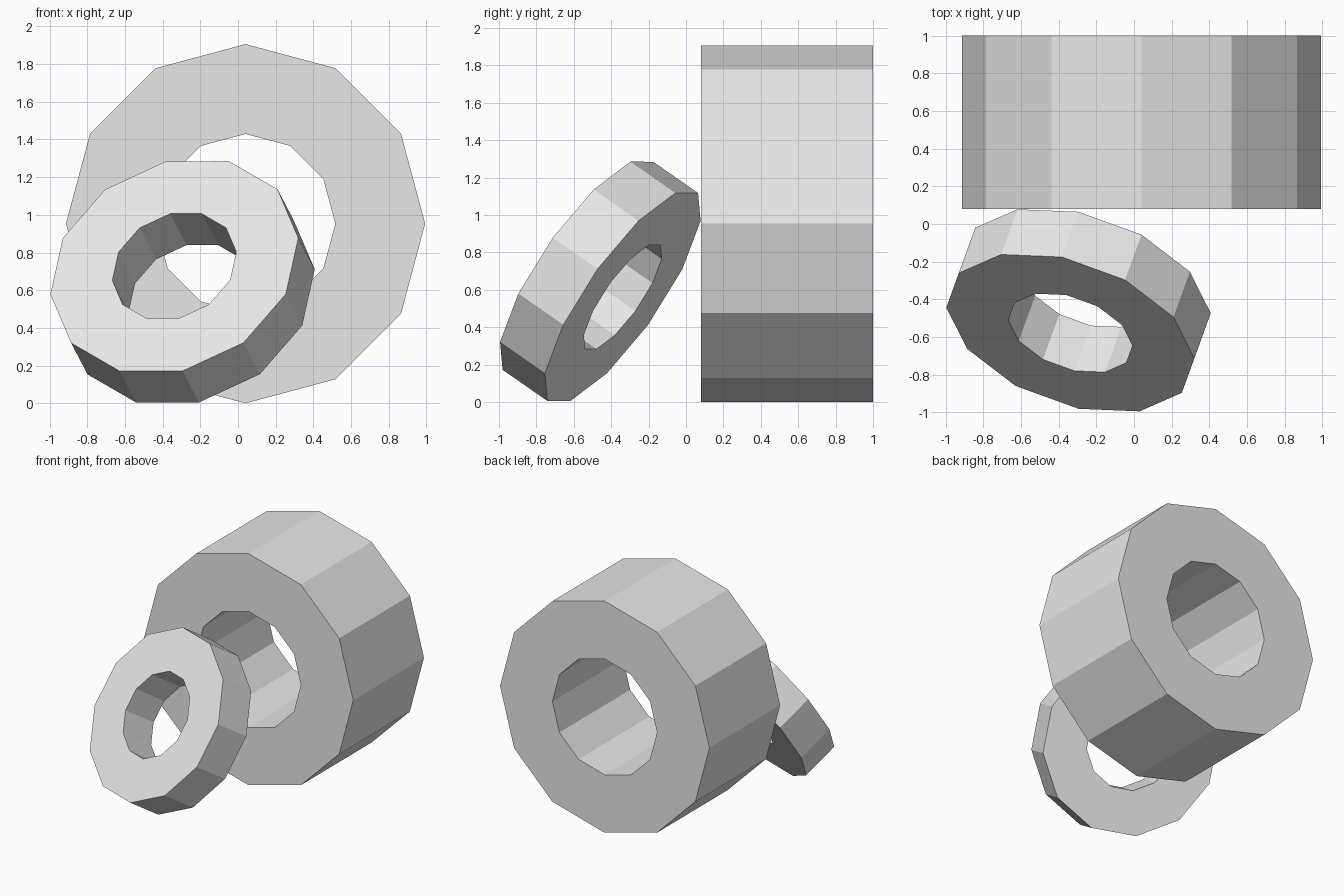
import bpy, bmesh, math
from mathutils import Matrix, Vector

cube = bpy.data.objects.get("Cube")
if cube:
    bpy.data.objects.remove(cube, do_unlink=True)

SIDES = 12

# Single plain grey
grey = bpy.data.materials.new("light_grey")
grey.use_nodes = True
colour = (0.8, 0.8, 0.8, 1)
grey.diffuse_color = colour
grey.node_tree.nodes["Principled BSDF"].inputs["Base Color"].default_value = colour


def faceted_ring(name, centre, across, normal, radius, depth):
    """Square-section ring; centre is on its front face, bore is half the radius."""
    bm = bmesh.new()
    section = [(radius, 0), (radius, -depth), (radius / 2, -depth), (radius / 2, 0)]
    loops = []
    for i in range(SIDES):
        a = math.tau * i / SIDES
        loops.append([bm.verts.new((r * math.cos(a), r * math.sin(a), z))
                      for r, z in section])
    for i in range(SIDES):
        here, there = loops[i], loops[(i + 1) % SIDES]
        for j in range(4):
            k = (j + 1) % 4
            bm.faces.new((here[j], here[k], there[k], there[j]))
    bmesh.ops.recalc_face_normals(bm, faces=bm.faces)
    mesh = bpy.data.meshes.new(name)
    bm.to_mesh(mesh)
    bm.free()
    mesh.materials.append(grey)
    ring = bpy.data.objects.new(name, mesh)
    bpy.context.collection.objects.link(ring)
    # Orient local z along the front normal, local x through a corner
    z = Vector(normal).normalized()
    x = Vector(across)
    x = (x - z * x.dot(z)).normalized()
    axes = Matrix((x, z.cross(x), z)).transposed()
    ring.matrix_world = Matrix.Translation(centre) @ axes.to_4x4()
    return ring


# Thick upright ring at the back
faceted_ring("large_ring", (0.04, 0.08, 0.953), (1, 0, 0), (0, -1, 0), 0.953, 0.92)
# Thin ring leaning against it
faceted_ring("leaning_ring", (-0.338, -0.578, 0.728), (0.657, -0.135, 0.15),
             (-0.286, -0.787, 0.547), 0.688, 0.305)
